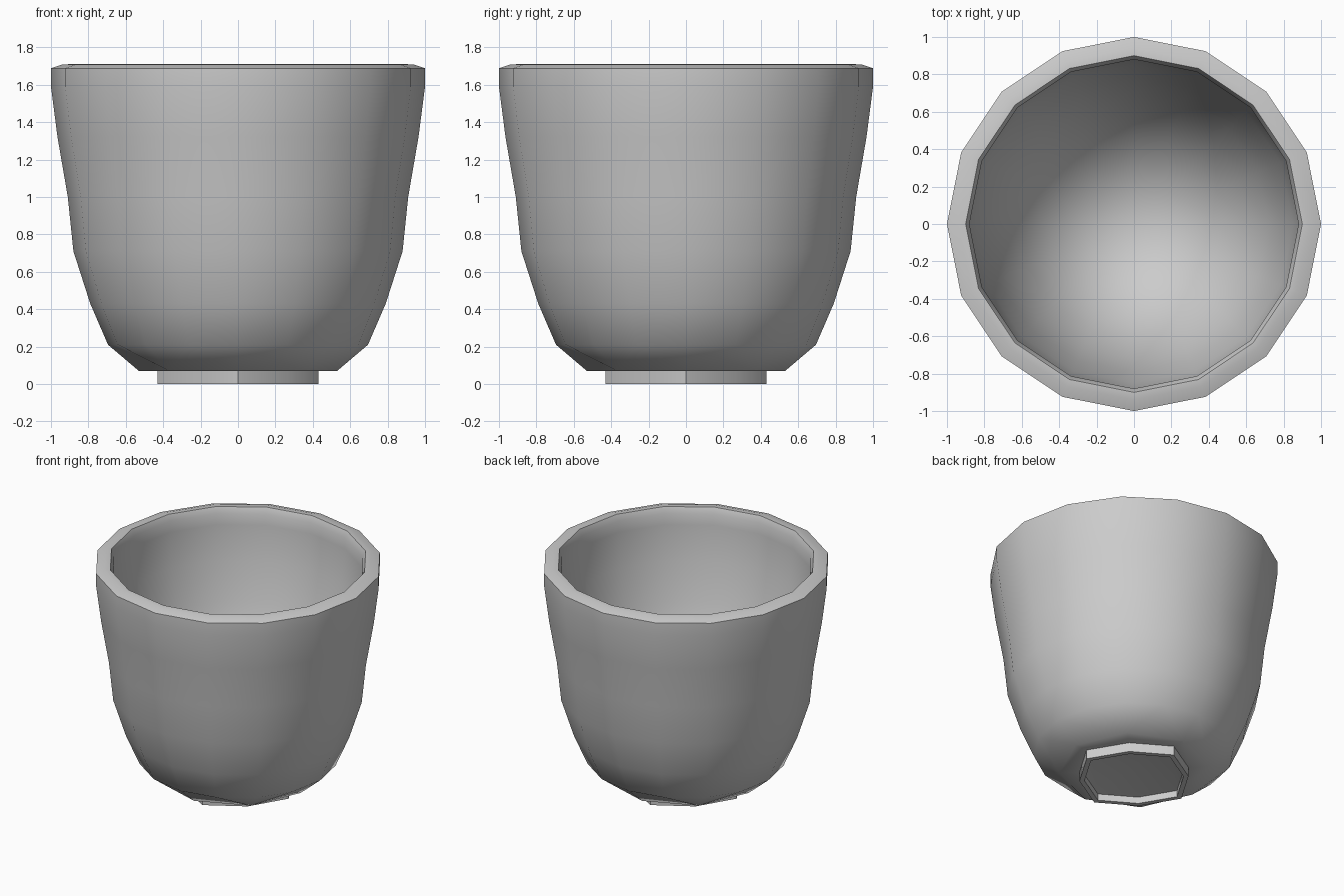
import bpy, bmesh
from math import cos, sin, pi, radians

if "Cube" in bpy.data.objects:
    bpy.data.objects.remove(bpy.data.objects["Cube"])

bm = bmesh.new()


def ring16(r, z):
    return [bm.verts.new((r * cos(i * pi / 8), r * sin(i * pi / 8), z)) for i in range(16)]


def ring8(r_axis, r_corner, z):
    rs = (r_axis, r_corner)
    return [bm.verts.new((rs[i % 2] * cos(i * pi / 4), rs[i % 2] * sin(i * pi / 4), z))
            for i in range(8)]


def bridge(a, b):
    n = len(a)
    for i in range(n):
        j = (i + 1) % n
        bm.faces.new((a[i], a[j], b[j], b[i]))


def grid_cap(outer, inner):
    # joins a 16-sided wall to an 8-sided base, quadrant by quadrant
    for q in range(4):
        o = [outer[(4 * q + k) % 16] for k in range(5)]
        i0, i1, i2 = [inner[(2 * q + k) % 8] for k in range(3)]
        bm.faces.new((o[0], o[1], i1, i0))
        bm.faces.new((o[1], o[2], i1))
        bm.faces.new((o[2], o[3], i1))
        bm.faces.new((o[3], o[4], i2, i1))


def close(ring, z):
    c = bm.verts.new((0, 0, z))
    for q in range(4):
        bm.faces.new((ring[2 * q], ring[2 * q + 1], ring[(2 * q + 2) % 8], c))


# Bowl wall: up the outside, over the lip, down the inside
profile = [(.695, .21), (.79, .43), (.88, .71), (.91, 1.0), (.965, 1.32),
           (1.0, 1.59), (1.0, 1.688), (.94, 1.708), (.90, 1.71), (.88, 1.665),
           (.88, 1.58), (.85, 1.32), (.79, 1.03), (.72, .79), (.61, .57), (.47, .38)]
rings = [ring16(r, z) for r, z in profile]
for a, b in zip(rings, rings[1:]):
    bridge(a, b)

# Rounded inner floor
floor = ring8(.25, .25, .22)
grid_cap(rings[-1], floor)
close(floor, .17)

# Underside, hollow foot ring and recess
base = [ring8(.53, .52, .07), ring8(.43, .38, .07), ring8(.43, .38, 0),
        ring8(.39, .345, 0), ring8(.39, .345, .05)]
grid_cap(rings[0], base[0])
for a, b in zip(base, base[1:]):
    bridge(a, b)
close(base[-1], .11)

bmesh.ops.recalc_face_normals(bm, faces=bm.faces)
mesh = bpy.data.meshes.new("cup")
bm.to_mesh(mesh)
bm.free()
cup = bpy.data.objects.new("cup", mesh)
bpy.context.collection.objects.link(cup)
bpy.context.view_layer.objects.active = cup
cup.select_set(True)
bpy.ops.object.shade_smooth_by_angle(angle=radians(60))
